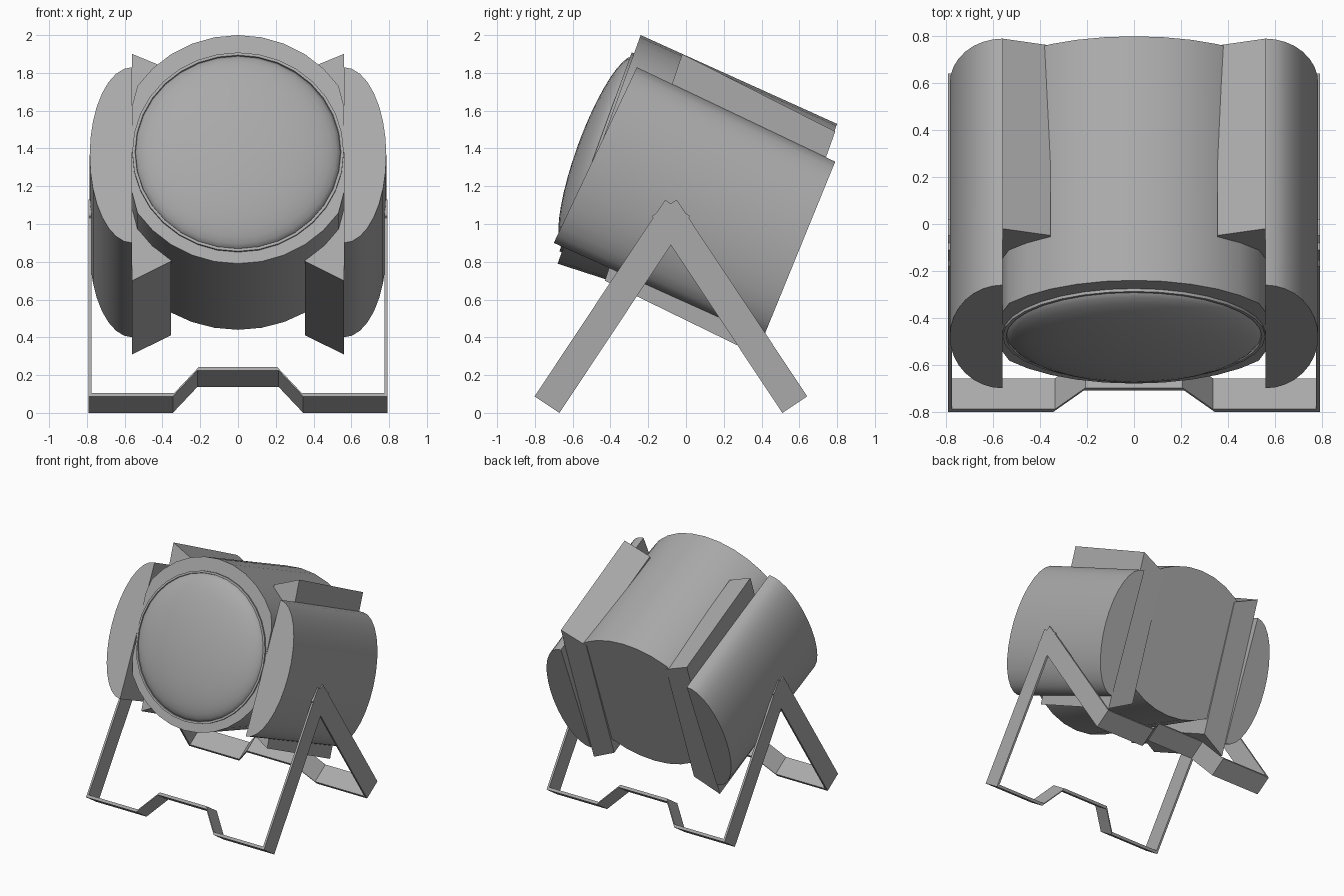
import bpy, bmesh
from math import sin, cos, pi, radians
from mathutils import Vector

cube = bpy.data.objects.get("Cube")
if cube:
    bpy.data.objects.remove(cube)

grey = bpy.data.materials.new("plain grey")
grey.use_nodes = True
grey.diffuse_color = (0.4, 0.4, 0.4, 1)
grey.node_tree.nodes["Principled BSDF"].inputs["Base Color"].default_value = (0.4, 0.4, 0.4, 1)


def finish(name, bm, smooth=True):
    bmesh.ops.recalc_face_normals(bm, faces=bm.faces)
    mesh = bpy.data.meshes.new(name)
    bm.to_mesh(mesh)
    bm.free()
    mesh.materials.append(grey)
    obj = bpy.data.objects.new(name, mesh)
    bpy.context.collection.objects.link(obj)
    if smooth:
        bpy.ops.object.select_all(action='DESELECT')
        obj.select_set(True)
        bpy.context.view_layer.objects.active = obj
        bpy.ops.object.shade_smooth_by_angle(angle=radians(35))
    return obj


def skin(bm, rings, caps=True):
    """Join closed rings of points into a solid."""
    rows = [[bm.verts.new(p) for p in ring] for ring in rings]
    n = len(rows[0])
    for a, b in zip(rows, rows[1:]):
        for i in range(n):
            j = (i + 1) % n
            bm.faces.new((a[i], a[j], b[j], b[i]))
    if caps:
        bm.faces.new(rows[0])
        bm.faces.new(rows[-1])


def loft(name, profile, front, back):
    """Profile is (x, v); v runs from the bottom (0) to the top (1) of each end."""
    def ring(end):
        low, high = Vector(end[0]), Vector(end[1])
        return [(x, *low.lerp(high, v)) for x, v in profile]
    bm = bmesh.new()
    skin(bm, [ring(front), ring(back)])
    return finish(name, bm)


# Main barrel: tapered round body with flattened flanks
HALF = 0.56
SIDES = 32
circle = [2 * pi * i / SIDES for i in range(SIDES)]
barrel = [(max(-HALF, min(HALF, 0.64 * sin(a))), 0.5 - 0.5 * cos(a)) for a in circle]
loft("barrel", barrel, ((-0.68, 0.79), (-0.24, 2.0)), ((0.40, 0.44), (0.80, 1.53)))

# Side pods and corner fin panels, one of each per side
for side, word in ((1, "left"), (-1, "right")):
    pod = [(side * (HALF + 0.225 * sin(pi * i / 16)), 0.5 - 0.5 * cos(pi * i / 16))
           for i in range(17)]
    loft(word + "_pod", pod, ((-0.70, 0.90), (-0.26, 1.83)), ((0.41, 0.40), (0.79, 1.33)))
    fin = [(side * x, v) for x, v in ((0.355, 0.085), (HALF, 0), (HALF, 1), (0.355, 0.93))]
    loft(word + "_fin_panel", fin, ((-0.43, 0.70), (-0.02, 1.90)), ((0.37, 0.31), (0.79, 1.49)))

# Lens: thin rim and shallow dome on the tilted front
centre = Vector((0, -0.46, 1.375))
up = Vector((0, sin(radians(20)), cos(radians(20))))
out = Vector((0, -up.z, up.y))
RADIUS = 0.56


def turned(name, profile):
    bm = bmesh.new()
    skin(bm, [[centre + Vector((r * sin(a), 0, 0)) + up * r * cos(a) + out * h for a in circle]
              for r, h in profile])
    return finish(name, bm)


turned("lens_rim", [(RADIUS, -0.05), (RADIUS, 0.02), (RADIUS - 0.015, 0.02), (RADIUS - 0.02, 0.0)])
turned("lens", [(0.548 * cos(a), -0.005 + 0.125 * sin(a))
                for a in (pi / 2 * i / 10 * 0.98 for i in range(11))])

# Stand: two bent strips that cross at the pivots
PIVOT_Y = -0.08
WIDTH = 0.158
along = Vector((0, 0.553, 0.833))
across = Vector((0, -0.833, 0.553))
outer = [(0.792, 1.25), (0.792, 0), (0.345, 0), (0.215, 0.165)]
inner = [(0.776, 1.25), (0.776, 0.022), (0.337, 0.022), (0.207, 0.187)]


def strip(path):
    return path + [(-x, w) for x, w in reversed(path)]


for name, flip in (("front_stand", 1), ("back_stand", -1)):
    bm = bmesh.new()
    rings = []
    for (xo, wo), (xi, wi) in zip(strip(outer), strip(inner)):
        ring = []
        for x, w, d in ((xo, wo, 0), (xo, wo, WIDTH), (xi, wi, WIDTH), (xi, wi, 0)):
            p = Vector((x, -0.67, 0)) + along * w + across * d
            p.y = PIVOT_Y + flip * (p.y - PIVOT_Y)
            ring.append(p)
        rings.append(ring)
    skin(bm, rings)
    finish(name, bm, smooth=False)
